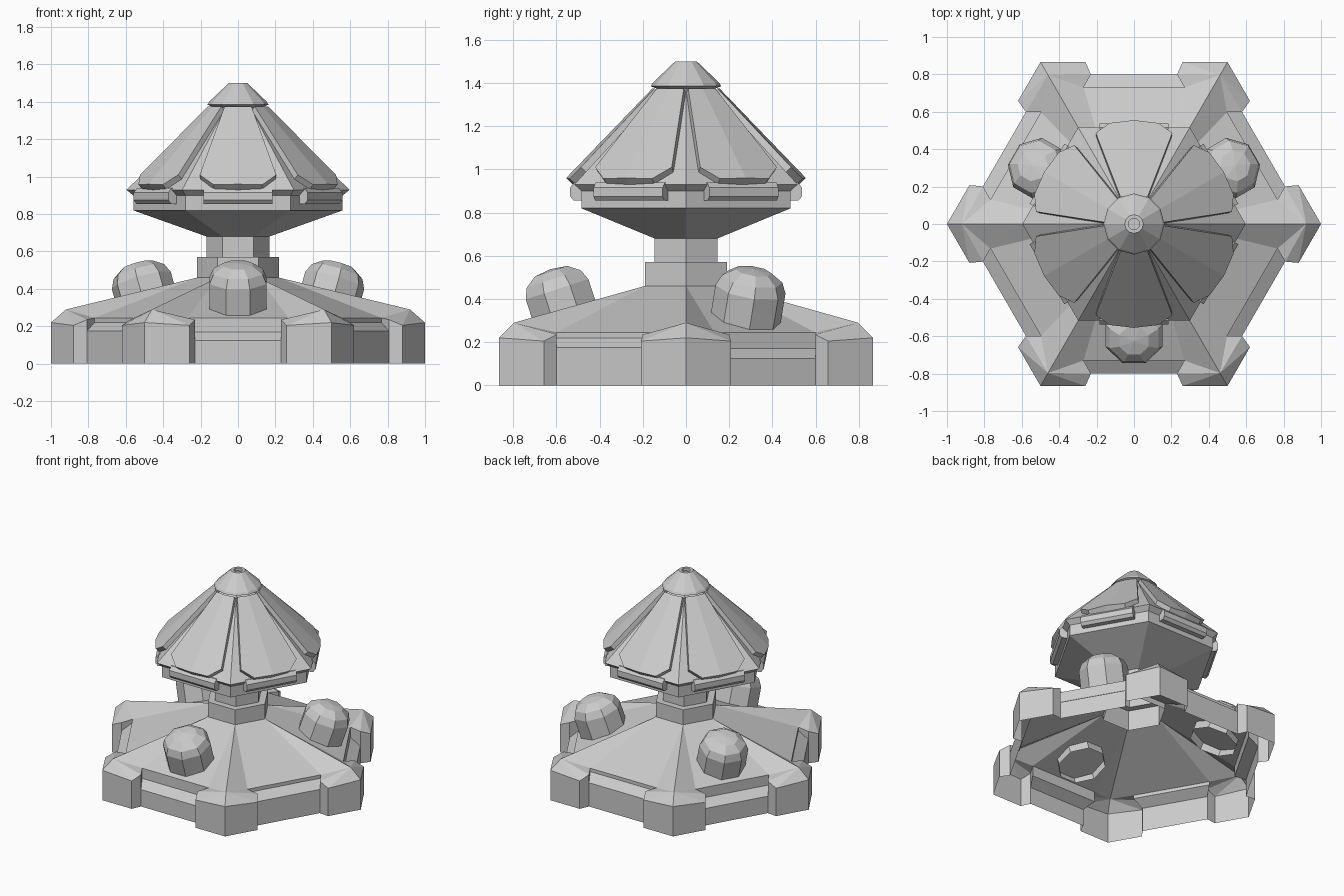
import bpy, bmesh
from math import sin, cos, pi, radians
from mathutils import Matrix, Vector

if "Cube" in bpy.data.objects:
    bpy.data.objects.remove(bpy.data.objects["Cube"])

C30 = cos(pi / 6)


def pt(k, a, t, z):
    """Point on hexagon side k: a outward, t sideways, z up."""
    g = -pi / 2 + k * pi / 3
    return Vector((a * cos(g) - t * sin(g), a * sin(g) + t * cos(g), z))


def make(name, faces, matrix=None):
    """Join polygons given as point lists into one flat-shaded mesh."""
    bm = bmesh.new()
    for f in faces:
        bm.faces.new([bm.verts.new(p) for p in f])
    bmesh.ops.remove_doubles(bm, verts=bm.verts, dist=0.0005)
    bmesh.ops.recalc_face_normals(bm, faces=bm.faces)
    me = bpy.data.meshes.new(name)
    bm.to_mesh(me)
    bm.free()
    ob = bpy.data.objects.new(name, me)
    if matrix:
        ob.matrix_world = matrix
    bpy.context.collection.objects.link(ob)
    return ob


def lathe(profile, n, phase=0.0):
    """Faces of an n-sided turned (radius, z) profile."""
    def ring(r, z):
        return [Vector((r * cos(phase + 2 * pi * i / n), r * sin(phase + 2 * pi * i / n), z))
                for i in range(n)]
    faces = []
    for (r0, z0), (r1, z1) in zip(profile, profile[1:]):
        lo, hi = ring(r0, z0), ring(r1, z1)
        for i in range(n):
            j = (i + 1) % n
            if r1 == 0:
                faces.append([lo[i], lo[j], hi[i]])
            else:
                faces.append([lo[i], lo[j], hi[j], hi[i]])
    return faces


def corner(k, s, r, z):
    return pt(k, r * C30, s * r / 2, z)


def ground(v):
    return Vector((v.x, v.y, 0))


# Base shell: sloped roof, six corner blocks, recessed side walls, open below
faces = []
for k in range(6):
    z_in, z_out = (0.17, 0.125) if k % 2 == 0 else (0.22, 0.175)
    side = {}
    for s in (-1, 1):
        neck, ridge = corner(k, s, 0.22, 0.46), corner(k, s, 0.62, 0.363)
        peak, tip = corner(k, s, 0.92, 0.29), corner(k, s, 1.0, 0.22)
        outer = pt(k, 0.866, s * 0.26, 0.205)
        inner = pt(k, 0.80, s * 0.23, 0.235)
        q = pt(k, 0.73, s * 0.27, 0.245)
        f_in, f_out = pt(k, 0.73, s * 0.27, z_in), pt(k, 0.80, s * 0.23, z_out)
        faces += [[neck, ridge, q], [ridge, peak, q], [peak, tip, outer],
                  [peak, outer, inner], [peak, inner, q],
                  [tip, ground(tip), ground(outer), outer],
                  [outer, ground(outer), ground(inner), f_out, inner],
                  [inner, f_out, f_in, q]]
        side[s] = (neck, q, f_in, f_out, ground(f_out))
    for i in range(4):
        faces.append([side[-1][i], side[1][i], side[1][i + 1], side[-1][i + 1]])
make("base_shell", faces)

# Three tilted domed knobs on alternate sides
knob = lathe([(0.165, -0.19), (0.165, 0), (0.142, 0.05), (0.085, 0.088), (0, 0.098)], 8, pi / 8)
for i in range(3):
    m = (Matrix.Rotation(i * 2 * pi / 3, 4, 'Z') @ Matrix.Translation((0, -0.597, 0.445))
         @ Matrix.Rotation(radians(18), 4, 'X'))
    make(f"knob_{i + 1}", knob, m)

# Stepped neck
make("neck", lathe([(0.22, 0.42), (0.22, 0.57), (0.168, 0.57), (0.168, 0.68)], 6))

# Head body: flared underside, wall, eave and hexagonal roof
make("head", lathe([(0.168, 0.68), (0.56, 0.82), (0.56, 0.90), (0.597, 0.93), (0.12, 1.38)], 6))

# Roof petals and eave bars on every side
outline = [(0, 0.555, 0.96), (0.13, 0.54, 0.957), (0.205, 0.487, 1.01), (0.072, 0.145, 1.375), (0, 0.155, 1.375)]
bar = [(0.47, 0.855), (0.52, 0.855), (0.537, 0.875), (0.537, 0.915), (0.515, 0.94), (0.47, 0.94)]
for k in range(6):
    faces = []
    for s in (-1, 1):
        top = [pt(k, a, s * t, z) for t, a, z in outline]
        low = [pt(k, a - 0.035, s * t * 0.97, z - 0.035) for t, a, z in outline]
        faces.append(top)
        faces += [[top[i], top[i + 1], low[i + 1], low[i]] for i in range(4)]
    make(f"petal_{k + 1}", faces)

    ends = [[pt(k, a, s * 0.185, z) for a, z in bar] for s in (-1, 1)]
    n = len(bar)
    sides = [[ends[0][i], ends[0][(i + 1) % n], ends[1][(i + 1) % n], ends[1][i]] for i in range(n)]
    make(f"eave_bar_{k + 1}", ends + sides)

# Top cap with a small recess
make("cap", lathe([(0.10, 1.36), (0.163, 1.385), (0.155, 1.40), (0.05, 1.50),
                   (0.03, 1.50), (0.03, 1.48), (0, 1.48)], 12))
